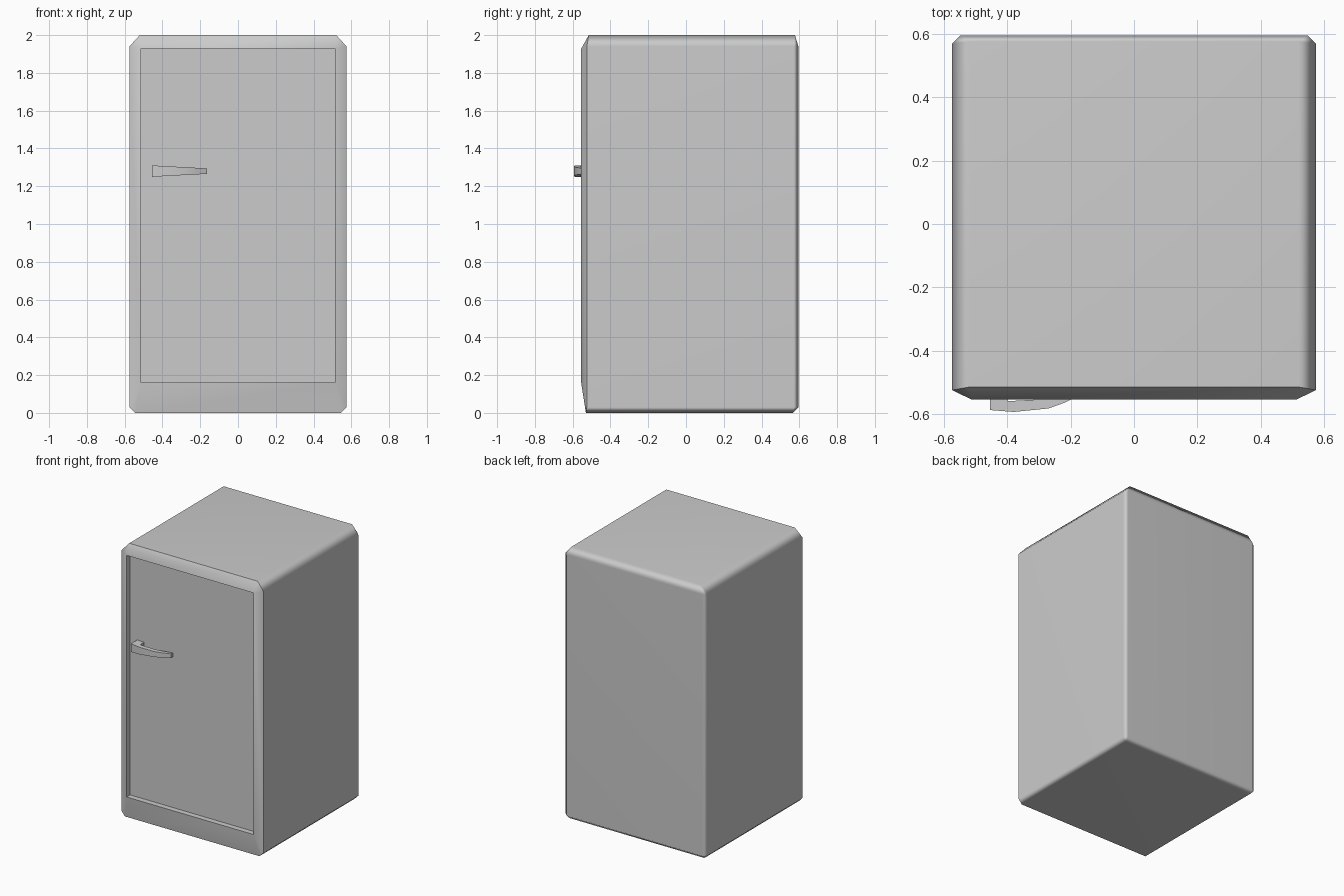
import bpy, bmesh

if "Cube" in bpy.data.objects:
    bpy.data.objects.remove(bpy.data.objects["Cube"])


def finish(bm, name, angle):
    bmesh.ops.recalc_face_normals(bm, faces=bm.faces)
    mesh = bpy.data.meshes.new(name)
    bm.to_mesh(mesh)
    bm.free()
    obj = bpy.data.objects.new(name, mesh)
    bpy.context.collection.objects.link(obj)
    bpy.ops.object.select_all(action='DESELECT')
    obj.select_set(True)
    bpy.context.view_layer.objects.active = obj
    bpy.ops.object.shade_smooth_by_angle(angle=angle)
    return obj


def outline(bm, y_bottom, y_side, y_top):
    # eight-sided cabinet outline, counter-clockwise from bottom left
    pts = [(-.545, y_bottom, 0), (.545, y_bottom, 0),
           (.575, y_side, .03), (.575, y_side, 1.94),
           (.52, y_top, 2), (-.52, y_top, 2),
           (-.575, y_side, 1.94), (-.575, y_side, .03)]
    return [bm.verts.new(p) for p in pts]


def rect(bm, x, z0, z1, y):
    return [bm.verts.new(p) for p in
            [(-x, y, z0), (x, y, z0), (x, y, z1), (-x, y, z1)]]


def bridge(bm, a, b):
    n = len(a)
    for i in range(n):
        j = (i + 1) % n
        bm.faces.new((a[i], a[j], b[j], b[i]))


def bevel_to_rect(bm, o, r):
    # four sloped sides and four corner triangles
    for k in range(4):
        n = (k + 1) % 4
        bm.faces.new((o[2 * k], o[2 * k + 1], r[n], r[k]))
        bm.faces.new((o[2 * k + 1], o[(2 * k + 2) % 8], r[n]))


# cabinet with sloped front frame and recessed door
bm = bmesh.new()
front = outline(bm, -.53, -.525, -.515)
back = outline(bm, .565, .57, .577)
bridge(bm, front, back)
back_face = rect(bm, .55, .03, 1.94, .595)
bevel_to_rect(bm, back, back_face)
bm.faces.new(back_face)
opening = rect(bm, .513, .16, 1.928, -.555)
bevel_to_rect(bm, front, opening)
door = rect(bm, .513, .16, 1.928, -.515)
bridge(bm, opening, door)
bm.faces.new(door)
cabinet = finish(bm, "cabinet", .88)
cabinet.modifiers.new("weighted", 'WEIGHTED_NORMAL').keep_sharp = True

# door handle: curved lever tapering to the tip, with a mounting block
profile = [(-.455, -.515), (-.455, -.588), (-.38, -.594), (-.27, -.583),
           (-.22, -.565), (-.165, -.538), (-.165, -.518), (-.23, -.539),
           (-.29, -.554), (-.40, -.56), (-.40, -.515)]
bm = bmesh.new()
rings = []
for side in (-1, 1):
    rings.append([bm.verts.new((x, y, 1.28 + side * (.03 - .0155 * (x + .455) / .29)))
                  for x, y in profile])
    bm.faces.new(rings[-1])
bridge(bm, *rings)
finish(bm, "door_handle", .6)
